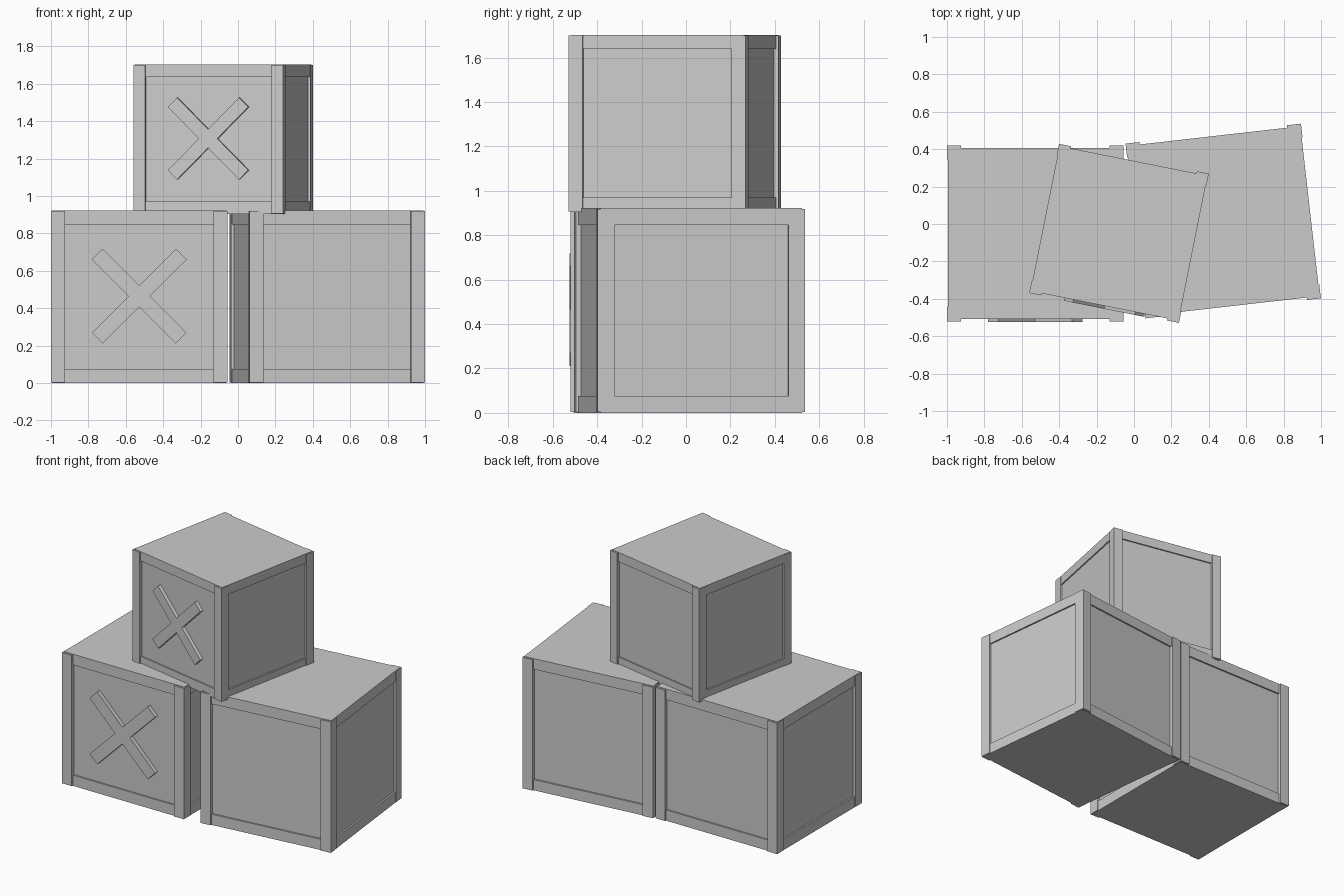
import bpy
import math
from mathutils import Matrix, Vector

default = bpy.data.objects.get("Cube")
if default:
    bpy.data.objects.remove(default, do_unlink=True)

# Single plain grey
grey = bpy.data.materials.new("plain_grey")
grey.use_nodes = True
grey.diffuse_color = (0.6, 0.6, 0.6, 1)
grey.node_tree.nodes["Principled BSDF"].inputs["Base Color"].default_value = (0.6, 0.6, 0.6, 1)

HX, HY, H = 0.472, 0.470, 0.922   # outer half width, half depth, height
POST, RAIL = 0.075, 0.075         # post width, rail height
SIDE_IN, FRONT_IN = 0.005, 0.013  # how far rails sit behind the posts
PANEL_IN = 0.011                  # how far panels sit behind the rails


def box(name, size, center, frame, tilt=0):
    """Box in crate space, optionally tilted about the crate's front axis."""
    bpy.ops.mesh.primitive_cube_add(size=1)
    ob = bpy.context.object
    ob.name = name
    local = (Matrix.Translation(center) @ Matrix.Rotation(tilt, 4, 'Y')
             @ Matrix.Diagonal(Vector(size).to_4d()))
    ob.data.transform(frame @ local)
    ob.data.materials.append(grey)
    return ob


def crate(label, x, y, z, turn, scale, cross):
    frame = (Matrix.Translation((x, y, z)) @ Matrix.Rotation(math.radians(turn), 4, 'Z')
             @ Matrix.Scale(scale, 4))
    rx, ry = HX - SIDE_IN, HY - FRONT_IN
    px, py = rx - PANEL_IN, ry - PANEL_IN

    # Recessed panels, with full-width rail bands at bottom and top
    box(label + "_panels", (2 * px, 2 * py, H - RAIL), (0, 0, H / 2), frame)
    for part, cz in (("bottom", RAIL / 2), ("top", H - RAIL / 2)):
        box(f"{label}_{part}_rails", (2 * rx, 2 * ry, RAIL), (0, 0, cz), frame)

    # Corner posts, a hair shorter than the rails
    for sx, left in ((-1, "right"), (1, "left")):
        for sy, front in ((-1, "front"), (1, "back")):
            box(f"{label}_{front}_{left}_post", (POST, POST, H - 0.006),
                (sx * (HX - POST / 2), sy * (HY - POST / 2), H / 2), frame)

    # Crossed boards on the front panel
    if cross:
        depth = HY + 0.005 - py + 0.01
        cy = -(HY + 0.005) + depth / 2
        first = box(label + "_cross", (0.635, depth, 0.082), (0, cy, 0.465), frame, math.pi / 4)
        second = box(label + "_cross_board", (0.635, depth, 0.082), (0, cy, 0.465), frame, -math.pi / 4)
        # Merge the boards so the faces do not overlap
        mod = first.modifiers.new("join", 'BOOLEAN')
        mod.operation = 'UNION'
        mod.object = second
        bpy.context.view_layer.objects.active = first
        bpy.ops.object.modifier_apply(modifier=mod.name)
        bpy.data.objects.remove(second, do_unlink=True)


crate("right_crate", -0.528, -0.05, 0, 0, 1, True)
crate("left_crate", 0.477, 0.016, 0, 6.5, 1, False)
crate("upper_crate", -0.08, -0.05, 0.905, -11.3, 0.865, True)
